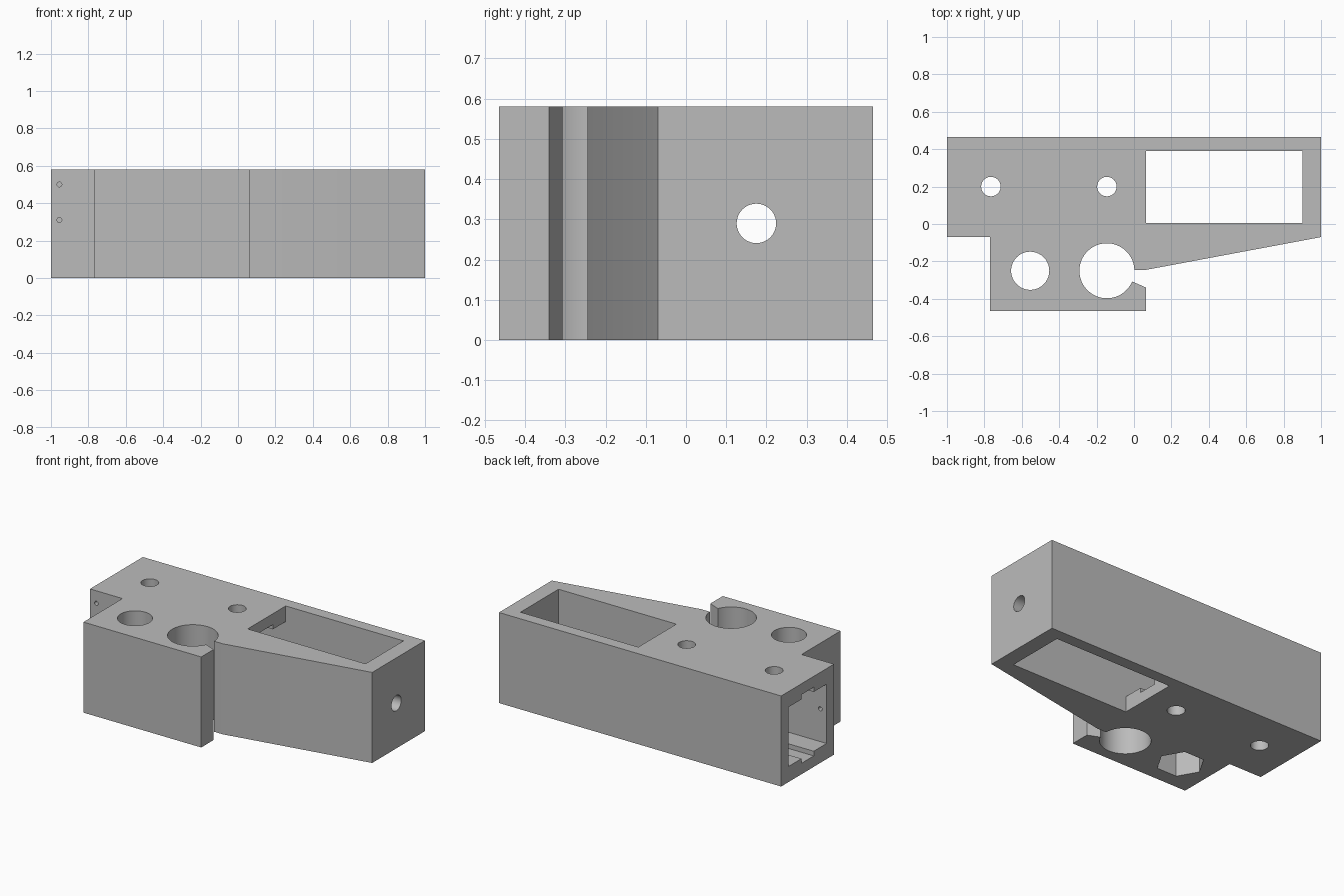
import bpy, bmesh, math
from mathutils import Matrix, Vector

cube = bpy.data.objects.get("Cube")
if cube:
    bpy.data.objects.remove(cube, do_unlink=True)

H = 0.58  # block height

grey = bpy.data.materials.new("plain grey")
grey.use_nodes = True
colour = (0.5, 0.5, 0.5, 1)
grey.diffuse_color = colour
grey.node_tree.nodes["Principled BSDF"].inputs["Base Color"].default_value = colour


def make_object(name, bm):
    bmesh.ops.recalc_face_normals(bm, faces=bm.faces)
    mesh = bpy.data.meshes.new(name)
    bm.to_mesh(mesh)
    bm.free()
    mesh.materials.append(grey)
    obj = bpy.data.objects.new(name, mesh)
    bpy.context.collection.objects.link(obj)
    return obj


def prism(name, outline, z0, z1):
    bm = bmesh.new()
    face = bm.faces.new([bm.verts.new((x, y, z0)) for x, y in outline])
    top = bmesh.ops.extrude_face_region(bm, geom=[face])["geom"]
    bmesh.ops.translate(bm, vec=(0, 0, z1 - z0),
                        verts=[v for v in top if isinstance(v, bmesh.types.BMVert)])
    return make_object(name, bm)


def box(name, x, y, z):
    return prism(name, [(x[0], y[0]), (x[1], y[0]), (x[1], y[1]), (x[0], y[1])], *z)


def rod(name, start, end, radius, sides=64):
    a, b = Vector(start), Vector(end)
    turn = (b - a).to_track_quat('Z', 'Y').to_matrix().to_4x4()
    bm = bmesh.new()
    bmesh.ops.create_cone(bm, cap_ends=True, segments=sides, radius1=radius,
                          radius2=radius, depth=(b - a).length,
                          matrix=Matrix.Translation((a + b) / 2) @ turn)
    return make_object(name, bm)


def cut(body, cutter):
    cutter.hide_render = True
    mod = body.modifiers.new("cut", 'BOOLEAN')
    mod.operation = 'DIFFERENCE'
    mod.solver = 'EXACT'
    mod.object = cutter
    bpy.context.view_layer.objects.active = body
    bpy.ops.object.modifier_apply(modifier=mod.name)
    bpy.data.objects.remove(cutter, do_unlink=True)


# Outer block with tapered front and the clamp slot
body = prism("clamp_block", [
    (-1, 0.465), (-1, -0.07), (-0.77, -0.07), (-0.77, -0.465), (0.065, -0.465),
    (0.065, -0.34), (-0.05, -0.29), (-0.05, -0.245), (0.065, -0.245),
    (1, -0.07), (1, 0.465)], 0, H)

# Long window and the channel leading to it from the end
cut(body, box("window_cutter", (0.065, 0.9), (0.005, 0.39), (-0.1, H + 0.1)))
cut(body, box("channel_cutter", (-1.1, 0.2), (0.005, 0.39), (0.1, H - 0.1)))
cut(body, box("groove_cutter", (-1.1, 0.2), (0.135, 0.26), (0.07, H - 0.07)))

# Vertical bores: two screw holes, bolt hole, clamp hole
for x, y, r in [(-0.765, 0.2, 0.052), (-0.145, 0.2, 0.052),
                (-0.555, -0.25, 0.102), (-0.145, -0.25, 0.147)]:
    cut(body, rod("bore_cutter", (x, y, -0.1), (x, y, H + 0.1), r))

# Hexagonal nut pocket underneath the bolt hole
hexagon = [(-0.555 + 0.14 * math.cos(i * math.pi / 3),
            -0.25 + 0.14 * math.sin(i * math.pi / 3)) for i in range(6)]
cut(body, prism("nut_cutter", hexagon, -0.1, 0.25))

# End hole and two pin holes in the front wall
cut(body, rod("end_hole_cutter", (0.8, 0.175, H / 2), (1.1, 0.175, H / 2), 0.049))
for z in (0.31, 0.5):
    cut(body, rod("pin_cutter", (-0.955, -0.2, z), (-0.955, 0.05, z), 0.013, 24))

# Smooth bores, sharp edges
bpy.ops.object.select_all(action='DESELECT')
body.select_set(True)
bpy.context.view_layer.objects.active = body
bpy.ops.object.shade_smooth_by_angle(angle=math.radians(30))
